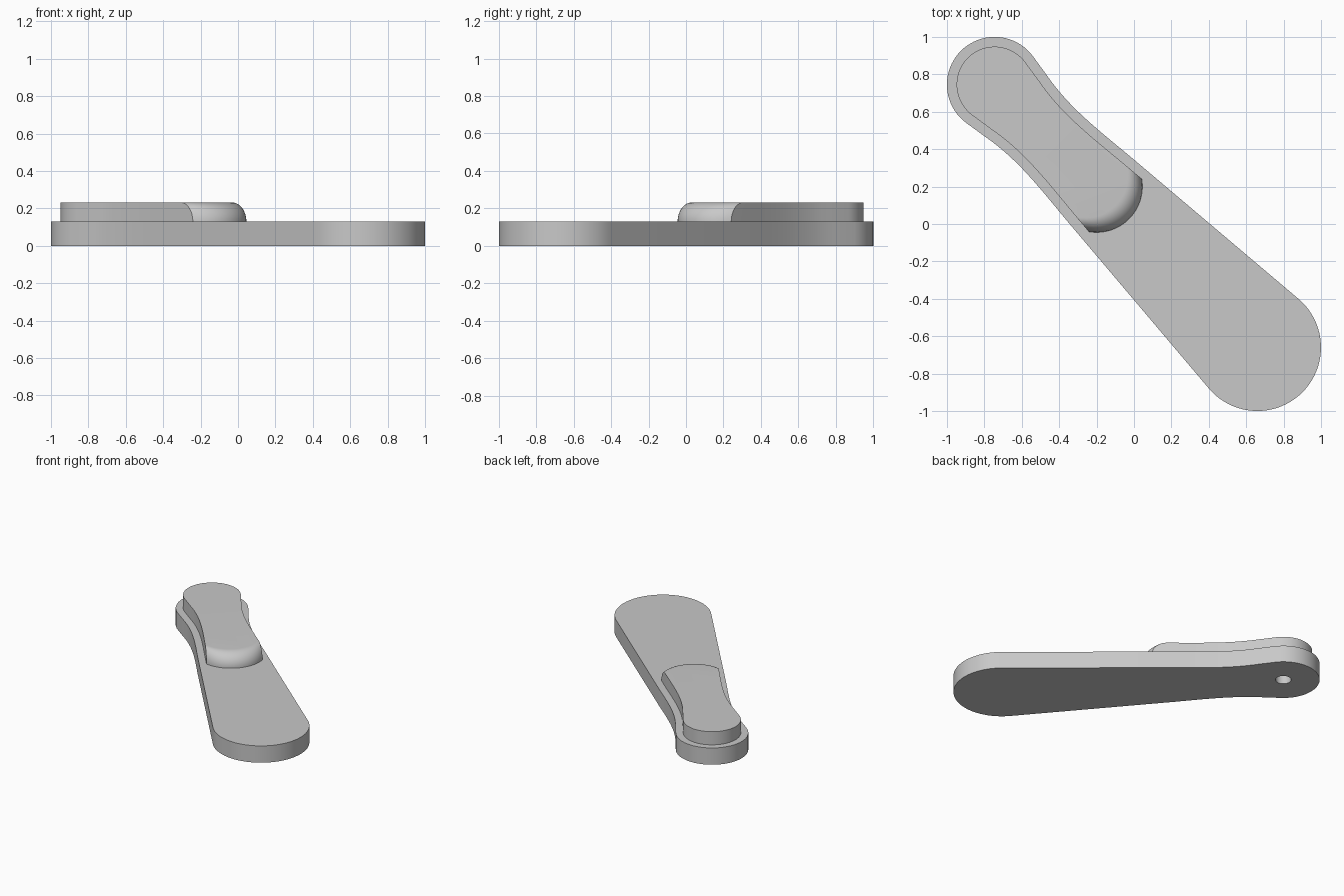
import bpy
import bmesh
from math import sin, cos, pi, radians, sqrt
from mathutils import Vector, Matrix
from mathutils.geometry import interpolate_bezier

if "Cube" in bpy.data.objects:
    bpy.data.objects.remove(bpy.data.objects["Cube"], do_unlink=True)

SMALL_U, SMALL_R = -1.054, 0.255     # narrow end circle
BIG_U, BIG_R = 0.933, 0.34           # wide end circle
BASE_Z, TOP_Z, INSET = 0.13, 0.232, 0.052
DIAGONAL = Matrix.Rotation(-pi / 4, 4, 'Z')

grey = bpy.data.materials.new("plain_grey")
grey.use_nodes = True
grey.diffuse_color = (0.58, 0.58, 0.58, 1)
grey.node_tree.nodes["Principled BSDF"].inputs["Base Color"].default_value = grey.diffuse_color


def arc(u, r, start, end, n):
    angles = [radians(start + (end - start) * i / n) for i in range(n + 1)]
    return [(u + r * cos(a), r * sin(a)) for a in angles]


def narrow_half(inset):
    """Waisted side, round narrow end, and mirrored side, going round to -v."""
    curve = interpolate_bezier(Vector((-0.27, 0.241, 0)), Vector((-0.52, 0.217, 0)),
                               Vector((-0.7, 0.196, 0)), Vector((-0.9, 0.234, 0)), 14)
    side = [(p.x, p.y - inset) for p in curve]
    return side + arc(SMALL_U, SMALL_R - inset, 82, 278, 40) + [(u, -v) for u, v in reversed(side)]


def loft(name, rings):
    """Bridge equal rings of points and cap both ends."""
    bm = bmesh.new()
    loops = [[bm.verts.new(DIAGONAL @ Vector((u, v, z))) for u, v in pts] for pts, z in rings]
    n = len(loops[0])
    for low, high in zip(loops, loops[1:]):
        for i in range(n):
            j = (i + 1) % n
            bm.faces.new((low[i], low[j], high[j], high[i]))
    bm.faces.new(list(reversed(loops[0])))
    bm.faces.new(loops[-1])
    bmesh.ops.recalc_face_normals(bm, faces=bm.faces)
    mesh = bpy.data.meshes.new(name)
    bm.to_mesh(mesh)
    bm.free()
    mesh.materials.append(grey)
    obj = bpy.data.objects.new(name, mesh)
    bpy.context.collection.objects.link(obj)
    return obj


def activate(obj):
    bpy.ops.object.select_all(action='DESELECT')
    obj.select_set(True)
    bpy.context.view_layer.objects.active = obj


# Tapered base plate
outline = narrow_half(0) + arc(BIG_U, BIG_R, -94, 94, 48)
base = loft("base_plate", [(outline, 0), (outline, BASE_Z)])

# Pivot hole in the underside of the narrow end
hole = arc(SMALL_U, 0.055, 0, 350, 35)
cutter = loft("hole_cutter", [(hole, -0.05), (hole, 0.1)])
cutter.hide_render = True
cut = base.modifiers.new("pivot_hole", 'BOOLEAN')
cut.operation, cut.object, cut.solver = 'DIFFERENCE', cutter, 'EXACT'
activate(base)
bpy.ops.object.modifier_apply(modifier=cut.name)
bpy.data.objects.remove(cutter, do_unlink=True)

# Raised grip: inset outline whose curved front edge rolls over to the top
rings = []
for k in range(13):
    a = pi / 2 * k / 12
    shift = 0.102 * (1 - cos(a))
    front = []
    for i in range(25):
        s = -1 + i / 12
        v = 0.2 * s
        front.append((-0.283 + sqrt(0.245 ** 2 - v * v) - shift, v - 0.0865 * shift * s))
    rings.append((narrow_half(INSET) + front, BASE_Z + (TOP_Z - BASE_Z) * sin(a)))
grip = loft("raised_grip", rings)

for obj in (base, grip):
    activate(obj)
    bpy.ops.object.shade_smooth_by_angle(angle=radians(30))
